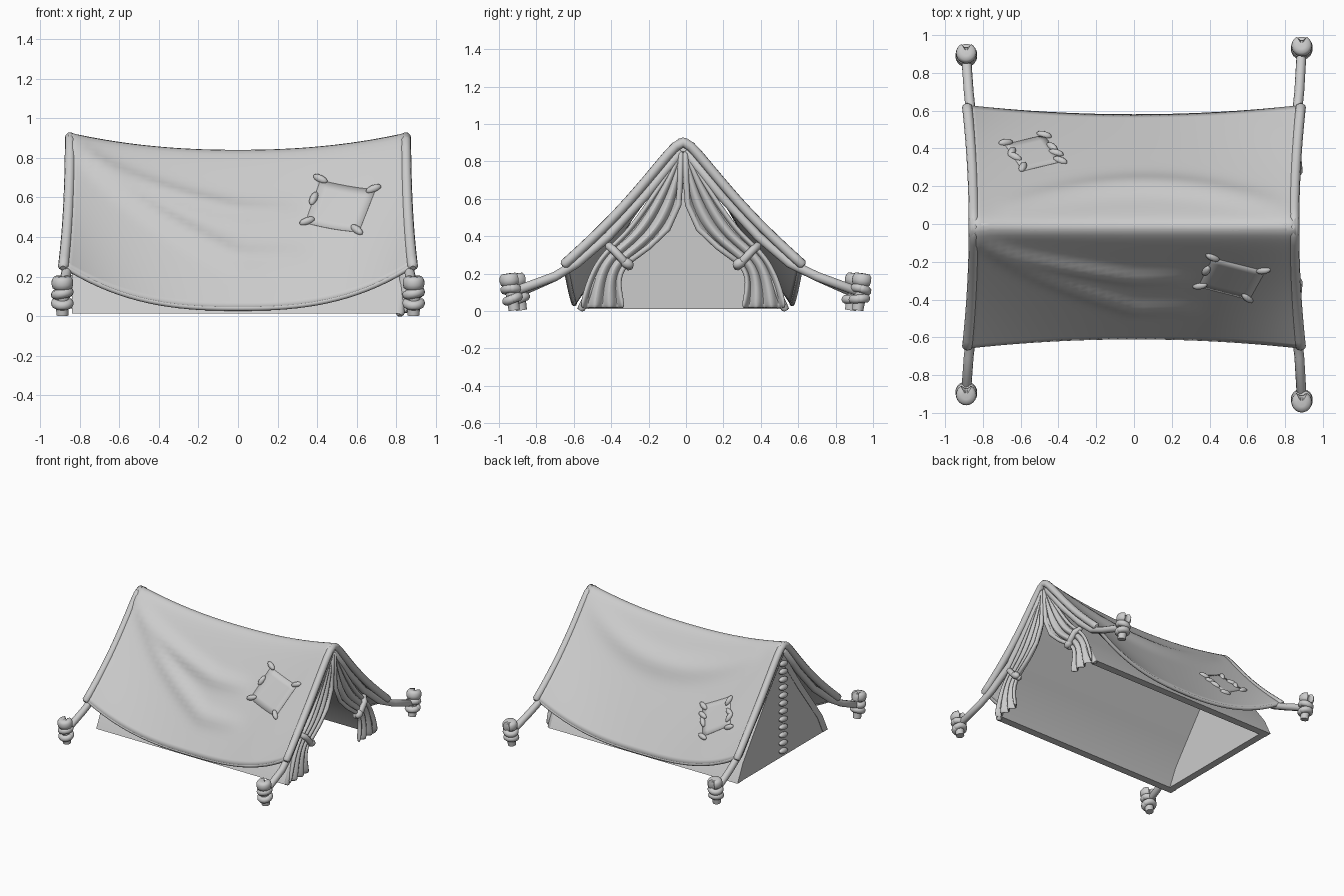
import bpy, bmesh, math
from mathutils import Vector, Matrix

if "Cube" in bpy.data.objects:
    bpy.data.objects.remove(bpy.data.objects["Cube"], do_unlink=True)

canvas = bpy.data.materials.new("light_grey")
canvas.use_nodes = True
GREY = (0.6, 0.6, 0.6, 1)
canvas.diffuse_color = GREY
canvas.node_tree.nodes["Principled BSDF"].inputs["Base Color"].default_value = GREY
YC = -0.015  # ridge line


def finish(name, mesh, angle=50):
    obj = bpy.data.objects.new(name, mesh)
    bpy.context.collection.objects.link(obj)
    mesh.materials.clear()
    mesh.materials.append(canvas)
    bpy.ops.object.select_all(action="DESELECT")
    obj.select_set(True)
    bpy.context.view_layer.objects.active = obj
    bpy.ops.object.shade_smooth_by_angle(angle=math.radians(angle))
    return obj


def from_bmesh(name, bm, angle=50):
    bmesh.ops.recalc_face_normals(bm, faces=bm.faces)
    mesh = bpy.data.meshes.new(name)
    bm.to_mesh(mesh)
    bm.free()
    return finish(name, mesh, angle)


def grid(name, rows, angle=50, wrap=False):
    """Skin rows of points into a sheet, or a capped solid when wrapped."""
    bm = bmesh.new()
    vs = [[bm.verts.new(p) for p in row] for row in rows]
    for a, b in zip(vs, vs[1:]):
        n = len(a)
        for j in range(n if wrap else n - 1):
            k = (j + 1) % n
            bm.faces.new((a[j], a[k], b[k], b[j]))
    if wrap:
        bm.faces.new(vs[0])
        bm.faces.new(vs[-1])
    return from_bmesh(name, bm, angle)


def thicken(obj, amount):
    m = obj.modifiers.new("thickness", "SOLIDIFY")
    m.thickness, m.offset = amount, 0


def tube(name, pts, radius):
    """Round tube with softened ends."""
    pts = [Vector(p) for p in pts]
    a = (pts[0] - pts[1]).normalized() * radius * 0.5
    b = (pts[-1] - pts[-2]).normalized() * radius * 0.5
    path = [pts[0] + a] + pts + [pts[-1] + b]
    cu = bpy.data.curves.new(name, "CURVE")
    cu.dimensions = "3D"
    cu.bevel_depth, cu.bevel_resolution, cu.use_fill_caps = radius, 3, True
    sp = cu.splines.new("POLY")
    sp.points.add(len(path) - 1)
    for i, (q, p) in enumerate(zip(sp.points, path)):
        q.co = (*p, 1)
        q.radius = 0.55 if i in (0, len(path) - 1) else 1
    tmp = bpy.data.objects.new("tmp", cu)
    bpy.context.collection.objects.link(tmp)
    mesh = bpy.data.meshes.new_from_object(tmp.evaluated_get(bpy.context.evaluated_depsgraph_get()))
    bpy.data.objects.remove(tmp)
    return finish(name, mesh)


def bead(name, pos, along, normal, length, r):
    """Fat rounded stitch lying on a surface."""
    z = Vector(normal).normalized()
    x = Vector(along)
    x = (x - z * x.dot(z)).normalized()
    rot = Matrix((x, z.cross(x), z)).transposed().to_4x4()
    bm = bmesh.new()
    bmesh.ops.create_uvsphere(bm, u_segments=12, v_segments=8, radius=1)
    bm.transform(Matrix.Translation(pos) @ rot @ Matrix.Diagonal((length, r, r, 1)))
    return from_bmesh(name, bm)


# Roof sheet shape: u runs along the ridge (-1..1), t runs across (-1..1)
def fold(y, centre, width, amp):
    return amp * math.exp(-((y - centre) / width) ** 2)


def bump(x, lo, hi):
    k = (x - lo) / (hi - lo)
    return math.sin(math.pi * k) ** 0.7 if 0 < k < 1 else 0


def roof(u, t):
    a = abs(t)
    x = u * (0.86 + 0.035 * a * a)
    y = t * (0.585 + 0.05 * u * u)
    top = 0.828 + 0.088 * abs(u) ** 2.2
    low = 0.04 + 0.225 * abs(u) ** 2.6
    f = a + (0.065 * u * u - 0.01) * math.sin(math.pi * a)
    f = (math.sqrt(f * f + 0.005) - 0.0707) / (math.sqrt(1.005) - 0.0707)
    z = top + (low - top) * f
    # draped folds
    if t < 0:
        s = max(0, min(1, (x + 0.8) / 0.8))
        d = fold(-y, 0.07 + 0.19 * s ** 0.6, 0.034, 0.034) * bump(x, -0.84, 0.3)
        d += fold(-y, 0.07 + 0.35 * s ** 0.7, 0.036, 0.028) * bump(x, -0.84, 0.35)
    else:
        d = fold(y, 0.21 - 0.22 * (x - 0.05) ** 2, 0.05, 0.03) * bump(x, -0.72, 0.82)
    return Vector((x, y + YC + math.copysign(d, t) * 0.7, z + d * 0.6))


def on_roof(x, y):
    """Point and outward normal of the roof above x, y."""
    u = x / 0.868
    t = (y - YC) / (0.585 + 0.05 * u * u)
    p = roof(u, t)
    n = (roof(u + 0.03, t) - p).cross(roof(u, t + 0.03) - p).normalized()
    return p, n


N = 36
spread = [i / N * 2 - 1 for i in range(N + 1)]
sheet = grid("roof_sheet", [[roof(u, k / 32 - 1) for k in range(65)] for u in spread], 60)
thicken(sheet, 0.025)

# Rolled edges and ridge, mostly tucked under the sheet
for s, end in ((1, "open_end"), (-1, "closed_end")):
    rim = [roof(s, k / 16 - 1) - Vector((s * 0.012, 0, 0.014)) for k in range(33)]
    tube("roof_rim_" + end, rim, 0.027)
for s, side in ((-1, "front"), (1, "back")):
    tube("roof_hem_" + side, [roof(u, s) - Vector((0, s * 0.003, 0)) for u in spread], 0.014)
tube("ridge_roll", [roof(u * 0.95, 0) - Vector((0, 0, 0.034)) for u in spread], 0.046)

# Hollow tent body, open at +x and at the ground
OUT = [(0.567, 0.012), (0.5, 0.15), (0.4, 0.285), (0.25, 0.485), (0.1, 0.7), (0.0, 0.84)]
WALL = 0.06


def arch(x, shrink):
    half = [(max(0, y - shrink), z - shrink * 1.3 if y == 0 else z) for y, z in OUT]
    return [(x, YC + y, z) for y, z in half] + [(x, YC - y, z) for y, z in half[-2::-1]]


CLOSED, OPEN = -0.84, 0.82
grid("tent_walls", [arch(x, 0) + arch(x, WALL)[::-1] for x in (CLOSED, OPEN)], 35, wrap=True)
grid("closed_end_panel", [arch(CLOSED + 0.003, 0.005), arch(CLOSED + 0.06, 0.005)], 35, wrap=True)
tube("doorway_edge", arch(OPEN, 0.022), 0.022)

# Lacing down the closed end
for i in range(12):
    bead("lacing", (CLOSED - 0.006, YC, 0.06 + i * 0.063), (0, 1, 0.15), (-1, 0, 0), 0.05, 0.022)

# Tied-back curtains: (inner y, inner z, outer y, outer z, fold depth)
DRAPE = [(0.0, 0.84, 0.02, 0.85, 0.006), (0.004, 0.7, 0.11, 0.7, 0.014), (0.012, 0.57, 0.225, 0.53, 0.02),
         (0.07, 0.44, 0.31, 0.42, 0.022), (0.17, 0.345, 0.375, 0.36, 0.02), (0.285, 0.26, 0.4, 0.335, 0.014),
         (0.335, 0.2, 0.46, 0.27, 0.018), (0.335, 0.11, 0.515, 0.16, 0.02), (0.31, 0.012, 0.555, 0.012, 0.024)]
FOLDS = 12
for s, side in ((-1, "front"), (1, "back")):
    rows = []
    for yi, zi, yo, zo, d in DRAPE:
        row = []
        for j in range(FOLDS + 1):
            k = j / FOLDS
            row.append((0.838 + d * math.cos(j * math.pi / 2), YC + s * (yi + (yo - yi) * k), zi + (zo - zi) * k))
        rows.append(row)
    cur = grid("curtain_" + side, rows, 80)
    thicken(cur, 0.025)
    soft = cur.modifiers.new("soft", "SUBSURF")
    soft.levels = soft.render_levels = 2
    # Rolled inner edge, tie band and knot
    tube("curtain_edge_" + side, [(0.85, YC + s * (r[0] + 0.012), r[1]) for r in DRAPE[:6]], 0.016)
    tube("curtain_tie_" + side, [(0.835, YC + s * 0.4, 0.35), (0.865, YC + s * 0.37, 0.325),
                                 (0.87, YC + s * 0.32, 0.27), (0.84, YC + s * 0.285, 0.235)], 0.022)
    bead("tie_knot_" + side, (0.865, YC + s * 0.3, 0.255), (0, s, 0.6), (1, 0, 0), 0.038, 0.028)

# Patches with stitches: corners, then (x, y, stitch direction)
PATCHES = {
    "front": ([(0.42, -0.17), (0.7, -0.24), (0.61, -0.39), (0.34, -0.32)],
              [(0.42, -0.165, 1, -0.5), (0.69, -0.235, 1, 0.3), (0.385, -0.235, 0.5, 1),
               (0.35, -0.315, 1, 0.3), (0.6, -0.38, 0.8, -0.7)]),
    "back": ([(-0.68, 0.41), (-0.47, 0.46), (-0.38, 0.32), (-0.59, 0.27)],
             [(-0.675, 0.42, 1, 0.3), (-0.47, 0.46, 1, -0.2), (-0.43, 0.395, 0.7, -0.7), (-0.41, 0.365, 1, -0.3),
              (-0.39, 0.325, 1, -0.4), (-0.59, 0.29, 0.4, 1), (-0.63, 0.345, 0.9, -0.4), (-0.645, 0.37, 0.4, 1)]),
}
for side, (corners, stitches) in PATCHES.items():
    a, b, c, d = [Vector(q) for q in corners]
    rows = []
    for i in range(7):
        left, right = a.lerp(d, i / 6), b.lerp(c, i / 6)
        hits = [on_roof(*left.lerp(right, j / 6)) for j in range(7)]
        rows.append([p + n * 0.0125 for p, n in hits])
    thicken(grid("patch_" + side, rows), 0.005)
    for x, y, dx, dy in stitches:
        p, n = on_roof(x, y)
        bead("patch_stitch_" + side, p + n * 0.014, (dx, dy, -abs(dy) * 0.9 if y * dy > 0 else abs(dy) * 0.9),
             n, 0.042, 0.02)

# Guy ropes and pegs at the four corners
PROFILE = [(0.03, 0.0), (0.032, 0.05), (0.034, 0.13), (0.05, 0.14), (0.055, 0.16), (0.053, 0.183), (0.042, 0.198),
           (0.02, 0.2)]
SEG = 24
for sx in (-1, 1):
    for sy in (-1, 1):
        tag = ("front" if sy < 0 else "back") + ("_left" if sx > 0 else "_right")
        px, py = sx * 0.888, sy * (0.918 if sx > 0 else 0.88)
        pts = [(sx * 0.835, YC + sy * y, z) for y, z in ((0.02, 0.845), (0.2, 0.62), (0.4, 0.4))]
        pts += [(sx * 0.86, YC + sy * 0.57, 0.255), (sx * 0.875, sy * 0.7, 0.185), (px, py, 0.105)]
        tube("guy_rope_" + tag, pts, 0.026)
        lean = Matrix.Translation((px, py, 0.004)) @ Matrix.Rotation(-sy * 0.15, 4, "X")
        rows = []
        for r, z in PROFILE:
            ring = []
            for k in range(SEG):
                notch = z > 0.135 and k in (5, 6, 7)
                rr = r * (0.6 if notch else 1)
                ang = 2 * math.pi * k / SEG
                ring.append(lean @ Vector((rr * math.cos(ang), rr * math.sin(ang), z - (0.012 if notch else 0))))
            rows.append(ring)
        grid("peg_" + tag, rows, 50, wrap=True)
        # rope wound around the peg
        for i, z in enumerate((0.062, 0.112)):
            loop = []
            for k in range(19):
                ang = 2 * math.pi * k / 18
                loop.append(lean @ Vector((0.034 * math.cos(ang), 0.034 * math.sin(ang),
                                           z + 0.008 * math.sin(ang + i * 2))))
            tube("peg_rope_" + tag, loop, 0.024)
